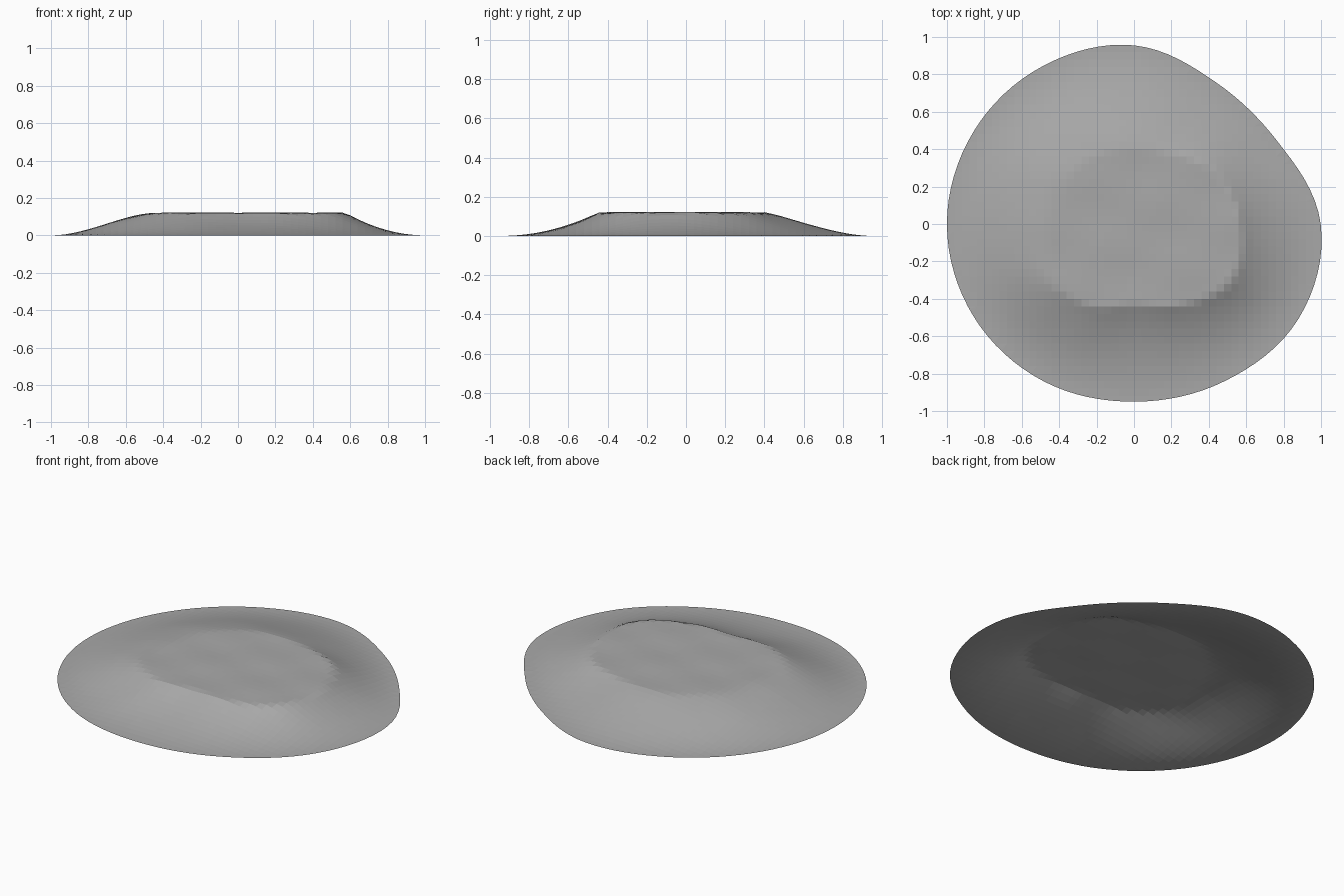
import bpy, bmesh, math
from mathutils import Vector

cube = bpy.data.objects.get("Cube")
if cube:
    bpy.data.objects.remove(cube, do_unlink=True)

HEIGHT = 0.12
SIDES = 96

# Values every 30 degrees, counter-clockwise from +x
RIM = [.998, .885, .875, .955, .975, .99, 1, .99, .97, .95, .97, 1.015]
PLATEAU = [.57, .52, .43, .4, .42, .42, .42, .53, .5, .43, .5, .6]
ROUNDED = [0, .2, .4, .5, .6, .9, 1, .6, .2, 0, 0, 0]


def around(values, angle):
    """Smooth cyclic interpolation of values by angle."""
    n = len(values)
    pos = (angle / math.tau * n) % n
    i = int(pos)
    t = pos - i
    a, b, c, d = (values[(i + k) % n] for k in (-1, 0, 1, 2))
    return b + 0.5 * t * (c - a + t * (2*a - 5*b + 4*c - d + t * (3*(b - c) + d - a)))


def rim_point(i):
    angle = math.tau * i / SIDES
    r = around(RIM, angle)
    return Vector((r * math.cos(angle), r * math.sin(angle), 0))


def ground_height(x, y):
    angle = math.atan2(y, x)
    inner, outer = around(PLATEAU, angle), around(RIM, angle)
    t = min(max((math.hypot(x, y) - inner) / (outer - inner), 0), 1)
    w = min(max(around(ROUNDED, angle), 0), 1)
    hollow = (1 - t) ** 2
    domed = 1 - t * t * (3 - 2 * t)
    slope = w * domed + (1 - w) * hollow
    ripple = 0.002 * math.sin(9 * x + 4 * y) * math.sin(17 * y - 3 * x)
    return max(0, HEIGHT * slope + ripple * slope ** 2)


# Square grid trimmed to the rounded outline
bm = bmesh.new()
bmesh.ops.create_grid(bm, x_segments=52, y_segments=52, size=1.04)
for i in range(SIDES):
    start, end = rim_point(i), rim_point(i + 1)
    side = end - start
    bmesh.ops.bisect_plane(bm, geom=bm.verts[:] + bm.edges[:] + bm.faces[:],
                           plane_co=start, plane_no=(side.y, -side.x, 0),
                           clear_outer=True)

# Raise the flat-topped mound
for v in bm.verts:
    v.co.z = ground_height(v.co.x, v.co.y)
bmesh.ops.triangulate(bm, faces=[f for f in bm.faces if len(f.verts) > 4])

mesh = bpy.data.meshes.new("ground_mound")
bm.to_mesh(mesh)
bm.free()
mound = bpy.data.objects.new("ground_mound", mesh)
bpy.context.collection.objects.link(mound)

# Plain grey ground
grey = bpy.data.materials.new("ground_grey")
grey.use_nodes = True
colour = (0.4, 0.4, 0.4, 1)
grey.diffuse_color = colour
grey.node_tree.nodes["Principled BSDF"].inputs["Base Color"].default_value = colour
mesh.materials.append(grey)
